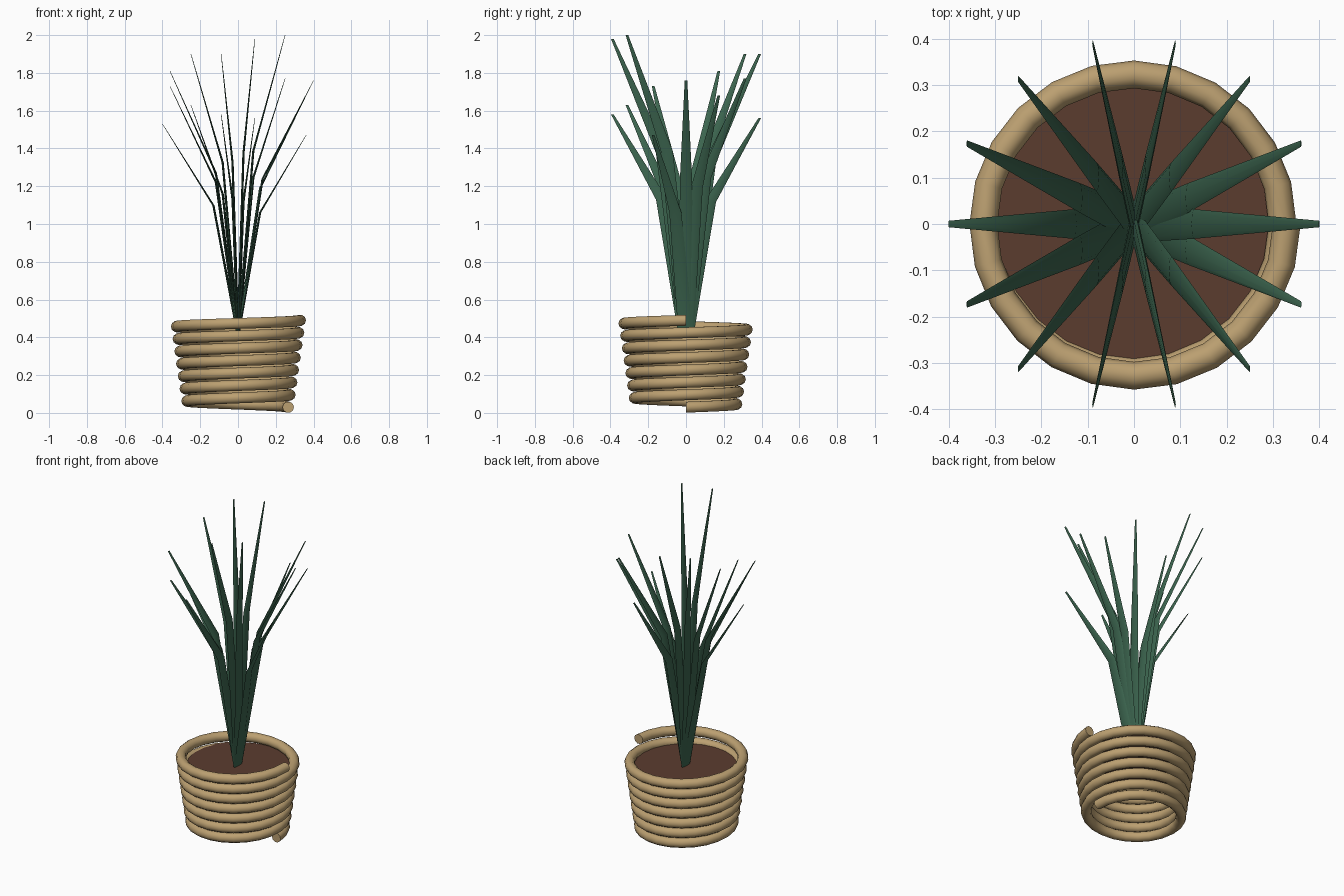
import bpy, bmesh, math
from mathutils import Vector

if "Cube" in bpy.data.objects:
    bpy.data.objects.remove(bpy.data.objects["Cube"])


def material(name, rgb):
    m = bpy.data.materials.new(name)
    m.diffuse_color = (*rgb, 1)
    m.use_nodes = True
    m.node_tree.nodes["Principled BSDF"].inputs["Base Color"].default_value = m.diffuse_color
    return m


TAN = material("woven tan", (0.50, 0.35, 0.165))
GREEN = material("leaf green", (0.045, 0.130, 0.078))
BROWN = material("soil brown", (0.105, 0.045, 0.028))


def loft(name, rings, mat, angle):
    """Skin a list of equal vertex rings into a closed tube."""
    bm = bmesh.new()
    vs = [[bm.verts.new(p) for p in ring] for ring in rings]
    n = len(vs[0])
    for a, b in zip(vs, vs[1:]):
        for i in range(n):
            j = (i + 1) % n
            bm.faces.new((a[i], a[j], b[j], b[i]))
    bm.faces.new(vs[0][::-1])
    bm.faces.new(vs[-1])
    bmesh.ops.recalc_face_normals(bm, faces=bm.faces)
    me = bpy.data.meshes.new(name)
    bm.to_mesh(me)
    bm.free()
    me.materials.append(mat)
    ob = bpy.data.objects.new(name, me)
    bpy.context.collection.objects.link(ob)
    bpy.ops.object.select_all(action='DESELECT')
    ob.select_set(True)
    bpy.context.view_layer.objects.active = ob
    bpy.ops.object.shade_smooth_by_angle(angle=math.radians(angle))
    return ob


def ellipse(center, u, v, n):
    return [center + u * math.cos(2 * math.pi * i / n) + v * math.sin(2 * math.pi * i / n)
            for i in range(n)]


# Coiled rope pot: one rising, widening spiral
TURNS, STEPS, ROPE = 7, 24, 0.03
rings = []
for s in range(TURNS * STEPS + 1):
    t = s / (TURNS * STEPS)
    a = 2 * math.pi * s / STEPS
    out = Vector((math.cos(a), math.sin(a), 0))
    c = out * (0.266 + 0.064 * t) + Vector((0, 0, 0.03 + 0.46 * t))
    rings.append(ellipse(c, out * ROPE, Vector((0, 0, ROPE)), 10))
loft("coiled_pot", rings, TAN, 50)

# Soil disc
X, Y = Vector((0.312, 0, 0)), Vector((0, 0.312, 0))
loft("soil", [ellipse(Vector((0, 0, z)), X, Y, 24) for z in (0.405, 0.415)], BROWN, 30)

# Leaves: flat blades all widened along y, kinked once and fanned in a circle
TIPS = [1.76, 1.68, 1.77, 1.56, 1.90, 1.90, 1.81,
        1.53, 1.73, 1.63, 1.58, 1.98, 2.00, 1.47]
BASE = 0.41
for k, tip in enumerate(TIPS):
    a = 2 * math.pi * k / len(TIPS)
    rings = []
    for r, f, w in ((0, 0, 0.040), (0.13, 0.614, 0.032), (0.4, 1, 0.007)):
        c = Vector((r * math.cos(a), r * math.sin(a), BASE + (tip - BASE) * f))
        rings.append(ellipse(c, Vector((w * 0.18, 0, 0)), Vector((0, w, 0)), 8))
    loft(f"leaf_{k + 1}", rings, GREEN, 60)
